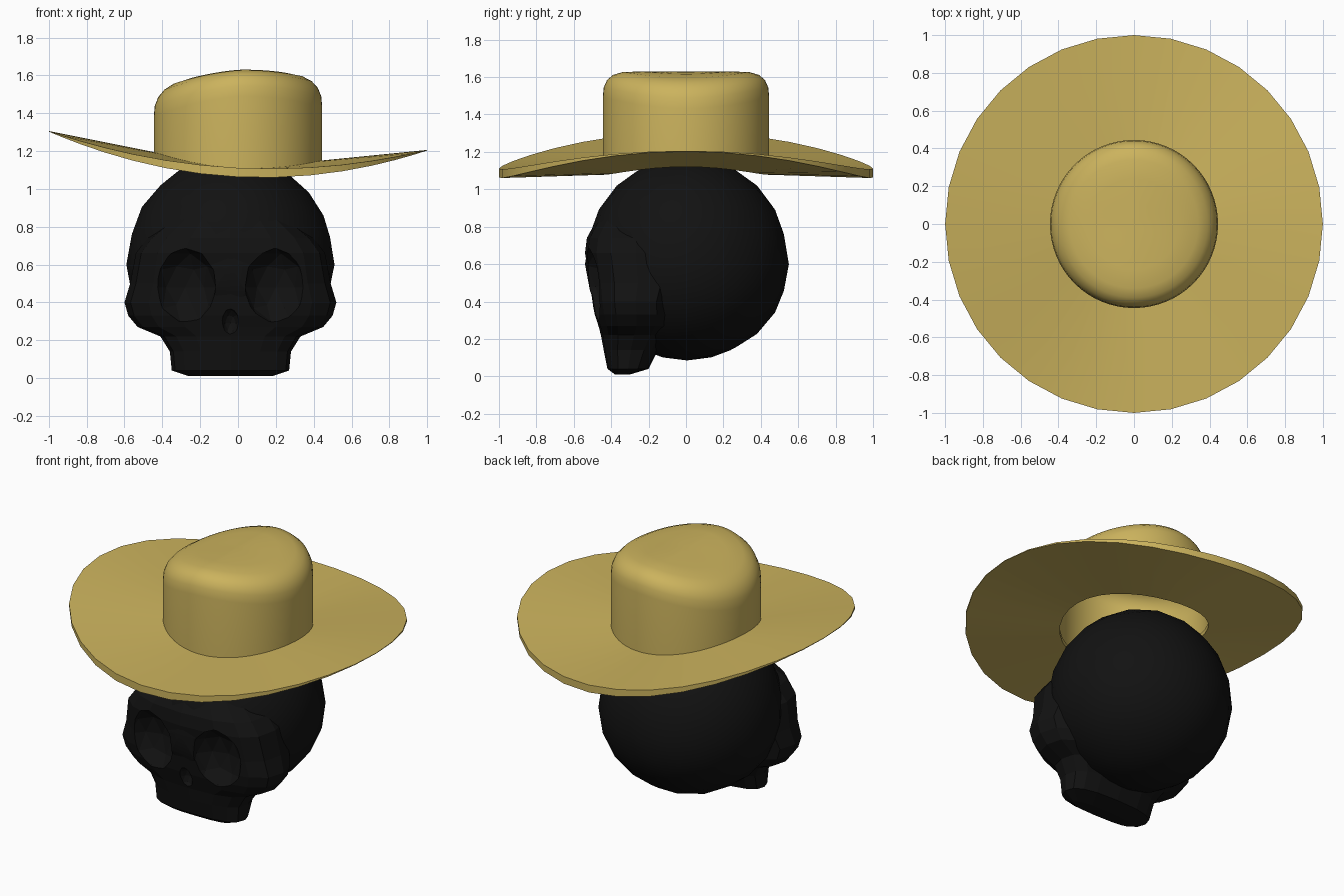
import bpy, bmesh, math
from mathutils import Vector

cube = bpy.data.objects.get("Cube")
if cube:
    bpy.data.objects.remove(cube, do_unlink=True)


def material(name, rgb, rough):
    m = bpy.data.materials.new(name)
    m.use_nodes = True
    m.diffuse_color = (*rgb, 1)
    bsdf = m.node_tree.nodes["Principled BSDF"]
    bsdf.inputs["Base Color"].default_value = (*rgb, 1)
    bsdf.inputs["Roughness"].default_value = rough
    return m


straw = material("straw gold", (0.60, 0.45, 0.11), 0.7)
black = material("black", (0.006, 0.006, 0.006), 0.8)


def finish(name, bm, mat=None, angle=None):
    bmesh.ops.recalc_face_normals(bm, faces=bm.faces)
    mesh = bpy.data.meshes.new(name)
    bm.to_mesh(mesh)
    bm.free()
    ob = bpy.data.objects.new(name, mesh)
    bpy.context.collection.objects.link(ob)
    if mat:
        mesh.materials.append(mat)
    if angle:
        select(ob)
        bpy.ops.object.shade_smooth_by_angle(angle=math.radians(angle))
    return ob


def select(ob):
    bpy.ops.object.select_all(action='DESELECT')
    ob.select_set(True)
    bpy.context.view_layer.objects.active = ob


def loft(bm, rings, cap_start=False, cap_end=False, closed=False):
    """Bridge rings of points with quads."""
    rows = [[bm.verts.new(p) for p in ring] for ring in rings]
    pairs = list(zip(rows, rows[1:]))
    if closed:
        pairs.append((rows[-1], rows[0]))
    for a, b in pairs:
        n = len(a)
        for i in range(n):
            j = (i + 1) % n
            bm.faces.new((a[i], a[j], b[j], b[i]))
    if cap_start:
        bm.faces.new(rows[0])
    if cap_end:
        bm.faces.new(rows[-1])


def circle(radius, height, count):
    """Ring whose height follows a function of x."""
    pts = []
    for i in range(count):
        a = math.tau * i / count
        x, y = radius * math.cos(a), radius * math.sin(a)
        pts.append(Vector((x, y, height(x))))
    return pts


# Hat brim: rolled up at both sides, thin at the tips
def rim_low(x):
    return 1.063 - 0.05 * x + 0.19 * x * x


def rim_top(x):
    return rim_low(x) + 0.045 * (1 - x * x) + 0.003


def band_top(x):
    return 1.11 - 0.05 * x + 0.32 * x * x


def band_low(x):
    return band_top(x) - 0.03


bm = bmesh.new()
loft(bm, [circle(0.44, band_top, 32), circle(1.0, rim_top, 32),
          circle(1.0, rim_low, 32), circle(0.44, band_low, 32)], closed=True)
finish("hat_brim", bm, straw, 30)


# Hat crown: open below, rounded shoulder, top arched from side to side
def crown_top(x):
    return 1.63 - 0.35 * (x - 0.04) ** 2 - 0.06 * max(0, -x)


shoulder = [(0.445, 0.14), (0.44, 0.085), (0.422, 0.045), (0.39, 0.018),
            (0.34, 0.003), (0.24, 0), (0.12, 0), (0.03, 0)]
rings = [circle(0.445, lambda x: band_low(x) + 0.005, 64)]
for r, drop in shoulder:
    rings.append(circle(r, lambda x, d=drop: crown_top(x) - d, 64))
bm = bmesh.new()
loft(bm, rings, cap_end=True)
finish("hat_crown", bm, straw, 50)

# Skull cranium: taller above its middle than below
CX = -0.04
bm = bmesh.new()
bmesh.ops.create_icosphere(bm, subdivisions=3, radius=1)
for v in bm.verts:
    tall = 0.58 if v.co.z > 0 else 0.515
    v.co = Vector((CX + 0.55 * v.co.x, 0.005 + 0.545 * v.co.y, 0.6 + tall * v.co.z))
cranium = finish("skull_cranium", bm, black, 25)

# Face: upper jaw, cheekbones and brow as stacked rounded sections
# (height, half width, front, back)
sections = [
    (0.01, 0.22, -0.38, -0.30),
    (0.04, 0.31, -0.42, -0.20),
    (0.14, 0.32, -0.44, -0.15),
    (0.22, 0.37, -0.455, -0.10),
    (0.27, 0.49, -0.47, -0.06),
    (0.33, 0.54, -0.49, -0.04),
    (0.40, 0.56, -0.50, -0.04),
    (0.50, 0.53, -0.515, 0.0),
    (0.66, 0.50, -0.54, 0.0),
    (0.74, 0.44, -0.53, 0.0),
    (0.85, 0.30, -0.47, 0.0),
]


def section(z, half, front, back):
    pts = []
    for i in range(16):
        a = math.tau * i / 16
        c, s = math.cos(a), math.sin(a)
        x = math.copysign(abs(c) ** 0.75, c) * half
        y = math.copysign(abs(s) ** 0.75, s) * (back - front) / 2
        pts.append((CX + x, (front + back) / 2 + y, z))
    return pts


bm = bmesh.new()
loft(bm, [section(*s) for s in sections], cap_start=True, cap_end=True)
face = finish("skull_face", bm, black)

# Eye sockets and nose opening, cut from both skull parts
cuts = [(-0.24, -0.53, 0.48, 0.17, 0.15, 0.21),
        (0.24, -0.53, 0.48, 0.17, 0.15, 0.21),
        (0.0, -0.51, 0.29, 0.05, 0.08, 0.08)]
bm = bmesh.new()
for x, y, z, rx, ry, rz in cuts:
    made = bmesh.ops.create_icosphere(bm, subdivisions=2, radius=1)
    for v in made["verts"]:
        v.co = Vector((CX + x + rx * v.co.x, y + ry * v.co.y, z + rz * v.co.z))
cutter = finish("socket_cutter", bm, black)
cutter.hide_render = True
for part in (cranium, face):
    mod = part.modifiers.new("sockets", 'BOOLEAN')
    mod.operation = 'DIFFERENCE'
    mod.solver = 'EXACT'
    mod.object = cutter
    select(part)
    bpy.ops.object.modifier_move_to_index(modifier=mod.name, index=0)
    bpy.ops.object.modifier_apply(modifier=mod.name)
bpy.data.objects.remove(cutter, do_unlink=True)
